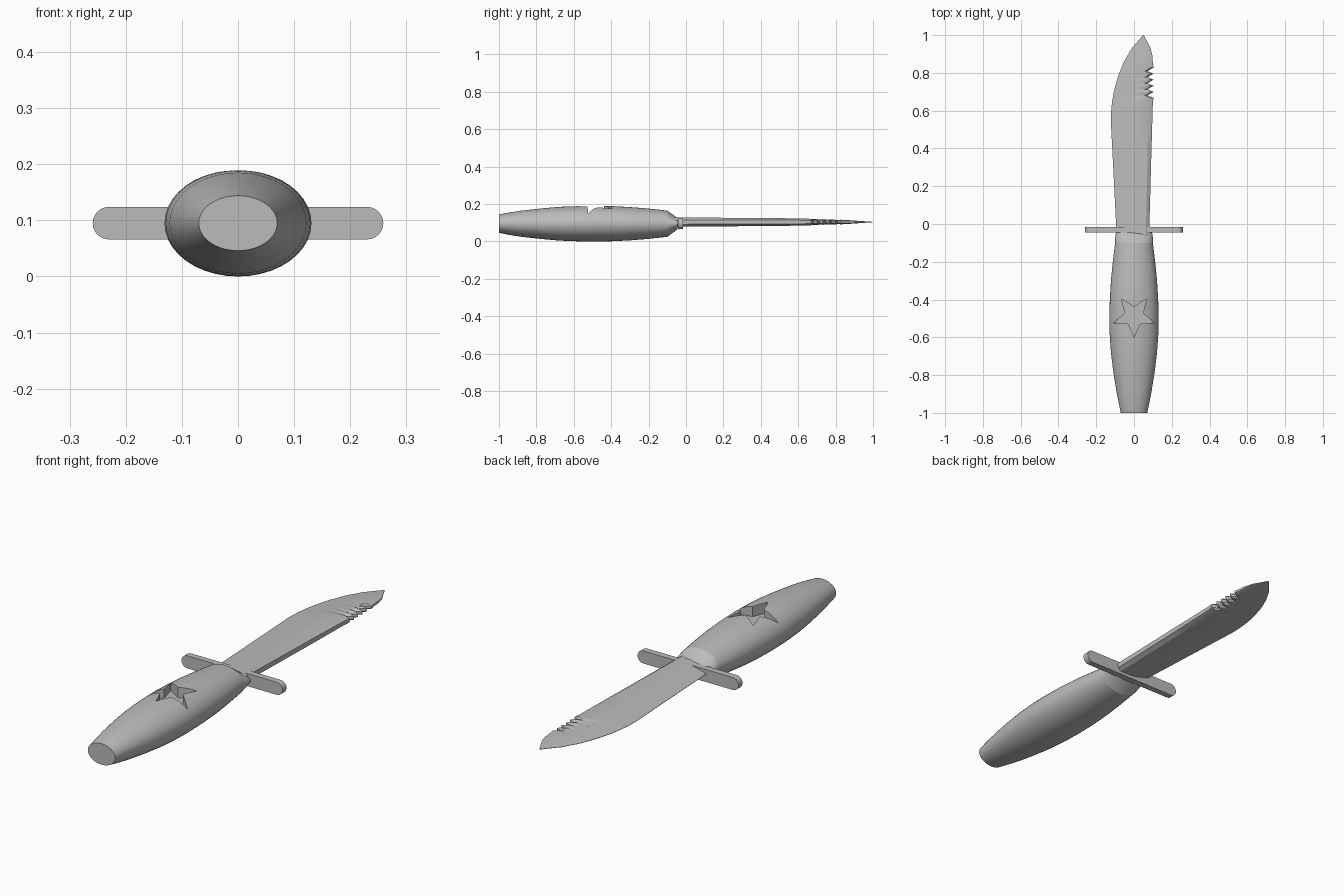
import bpy, bmesh, math
from mathutils import Vector

cube = bpy.data.objects.get("Cube")
if cube:
    bpy.data.objects.remove(cube, do_unlink=True)

steel = bpy.data.materials.new("grey")
steel.use_nodes = True
steel.diffuse_color = (0.5, 0.5, 0.5, 1)
steel.node_tree.nodes["Principled BSDF"].inputs["Base Color"].default_value = (0.5, 0.5, 0.5, 1)


def finish(name, bm):
    """Turn a bmesh into a named object with the grey material."""
    bmesh.ops.recalc_face_normals(bm, faces=bm.faces)
    mesh = bpy.data.meshes.new(name)
    bm.to_mesh(mesh)
    bm.free()
    mesh.materials.append(steel)
    obj = bpy.data.objects.new(name, mesh)
    bpy.context.collection.objects.link(obj)
    return obj


def loft(name, sections):
    """Skin equal-length closed rings of points and cap both ends."""
    bm = bmesh.new()
    rings = [[bm.verts.new(p) for p in ring] for ring in sections]
    n = len(rings[0])
    for a, b in zip(rings, rings[1:]):
        for i in range(n):
            j = (i + 1) % n
            bm.faces.new((a[i], a[j], b[j], b[i]))
    bm.faces.new(rings[0])
    bm.faces.new(rings[-1])
    return finish(name, bm)


def prism(name, outline, offset):
    """Extrude a flat outline along an offset."""
    return loft(name, [outline, [p + offset for p in outline]])


def smooth(obj, degrees):
    bpy.ops.object.select_all(action="DESELECT")
    obj.select_set(True)
    bpy.context.view_layer.objects.active = obj
    bpy.ops.object.shade_smooth_by_angle(angle=math.radians(degrees))


def ellipse(y, a, b, z=0.095, n=40):
    return [Vector((a * math.cos(math.tau * i / n), y, z + b * math.sin(math.tau * i / n)))
            for i in range(n)]


def interpolate(table, y):
    """Linear lookup in a list of (y, value) pairs."""
    for (y0, v0), (y1, v1) in zip(table, table[1:]):
        if y <= y1:
            return v0 + (v1 - v0) * (y - y0) / (y1 - y0)
    return table[-1][1]


# Handle: swelling oval grip
grip = [(-1, .07, .049), (-.95, .08, .059), (-.88, .094, .07), (-.78, .11, .081),
        (-.68, .122, .09), (-.58, .129, .094), (-.5, .131, .095), (-.4, .128, .094),
        (-.3, .122, .089), (-.2, .112, .081), (-.1, .1, .07)]
handle = loft("handle", [ellipse(*g) for g in grip])

# Star recess cut into the top of the grip
star = []
for i in range(10):
    r = 0.113 if i % 2 == 0 else 0.05
    ang = -math.pi / 2 + i * math.pi / 5
    star.append(Vector((r * math.sin(ang + math.pi / 2), -0.488 - r * math.cos(ang + math.pi / 2), 0.14)))
cutter = prism("star_cutter", star, Vector((0, 0, 0.1)))
cutter.hide_render = True
cut = handle.modifiers.new("star_recess", "BOOLEAN")
cut.operation = "DIFFERENCE"
cut.solver = "EXACT"
cut.object = cutter
bpy.context.view_layer.objects.active = handle
bpy.ops.object.modifier_apply(modifier=cut.name)
bpy.data.objects.remove(cutter, do_unlink=True)
smooth(handle, 35)

# Collar: wedge narrowing towards the guard
collar = loft("collar", [ellipse(-.1, .1, .07), ellipse(-.075, .1, .052), ellipse(-.045, .096, .03)])
smooth(collar, 35)

# Guard: flat bar with round ends
bar = []
for side in (1, -1):
    for i in range(13):
        a = side * math.pi / 2 - math.pi * i / 12 * side
        bar.append(Vector((side * (0.23 + 0.029 * math.cos(a)), -0.044, 0.095 + 0.029 * math.sin(a))))
guard = prism("guard", bar, Vector((0, 0.029, 0)))
smooth(guard, 40)

# Blade: curved cutting edge, straight spine with saw teeth
edge = [(-.06, -.09), (0, -.095), (.3, -.11), (.55, -.123), (.62, -.12), (.7, -.107),
        (.78, -.085), (.86, -.053), (.93, -.012), (1, .048)]
spine = [(-.06, .08), (.3, .09), (.65, .1), (.84, .1), (.89, .098), (.93, .088), (1, .052)]
thick = [(-.06, .024), (.4, .022), (.62, .019), (.7, .016), (.84, .012), (1, .001)]
TEETH, START, PITCH = 5, 0.668, 0.032
valleys = [START + PITCH * (i + 0.4) for i in range(TEETH)]
tips = [START + PITCH * i for i in range(TEETH + 1)]
stations = sorted([-.06, 0, .1, .2, .3, .4, .5, .55, .6, .64, .86, .89, .91, .93, .96, .98, 1]
                  + valleys + tips)


def blade_section(y):
    notch = y in valleys
    xe, xs, t = interpolate(edge, y), interpolate(spine, y), interpolate(thick, y)
    if notch:
        xs -= 0.028
    elif y in tips:
        xs += 0.004
    w = xs - xe
    groove = 0.75 if notch else 1
    top = [(xe, .0008), (xe + .45 * w, t * .9), (xe + .6 * w, t * groove),
           (xe + .9 * w, t * groove), (xs, t * .5 * groove)]
    loop = top + [(x, -z) for x, z in reversed(top)]
    return [Vector((x, y, 0.104 + z)) for x, z in loop]


blade = loft("blade", [blade_section(y) for y in stations])
smooth(blade, 25)
